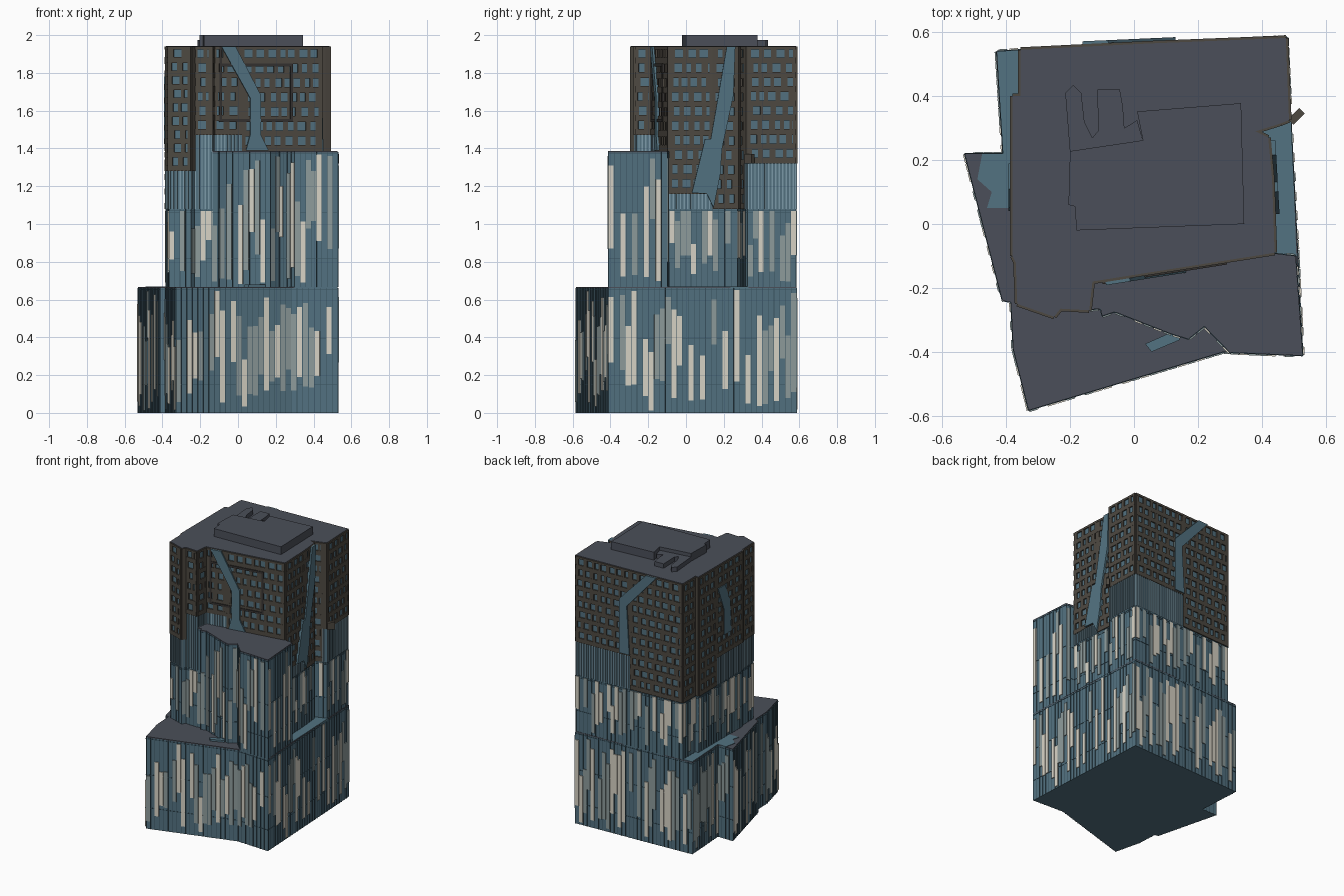
import bpy, bmesh, random
from mathutils import Matrix, Vector

if "Cube" in bpy.data.objects:
    bpy.data.objects.remove(bpy.data.objects["Cube"])

random.seed(7)
COL = {"glass": (.085, .165, .215), "cream": (.68, .65, .56), "grey": (.27, .33, .33),
       "brown": (.075, .066, .053), "roof": (.07, .078, .1), "seam": (.04, .085, .115),
       "pale": (.2, .32, .39), "dark": (.035, .032, .03), "ribbon": (.085, .17, .22)}
MATS = {}
for k, c in COL.items():
    MATS[k] = bpy.data.materials.new(k)
    MATS[k].diffuse_color = (*c, 1)


def finish(bm, name, mat):
    bmesh.ops.recalc_face_normals(bm, faces=bm.faces)
    me = bpy.data.meshes.new(name)
    bm.to_mesh(me)
    bm.free()
    me.materials.append(MATS[mat])
    bpy.context.collection.objects.link(bpy.data.objects.new(name, me))


def loft(name, ring_a, ring_b, mat):
    """Closed solid between two matching rings."""
    bm = bmesh.new()
    a = [bm.verts.new(v) for v in ring_a]
    b = [bm.verts.new(v) for v in ring_b]
    bm.faces.new(a[::-1])
    bm.faces.new(b)
    for i in range(len(a)):
        j = (i + 1) % len(a)
        bm.faces.new((a[i], a[j], b[j], b[i]))
    finish(bm, name, mat)


def prism(name, pts, z0, z1, mat):
    loft(name, [(p[0], p[1], z0) for p in pts], [(p[0], p[1], z1) for p in pts], mat)


def slab(bm, p, q, a, b, z0, z1, d):
    """Box lying on wall p-q, from a to b along it, standing out by d."""
    u = (q - p).normalized()
    n = Vector((u.y, -u.x))
    c = p + u * (a + b) / 2 + n * (d - .004) / 2
    w, t = b - a, d + .004
    bmesh.ops.create_cube(bm, size=1, matrix=Matrix((
        (u.x * w, -n.x * t, 0, c.x), (u.y * w, -n.y * t, 0, c.y),
        (0, 0, z1 - z0, (z0 + z1) / 2), (0, 0, 0, 1))))


def edges(pts):
    v = [Vector(p[:2]) for p in pts]
    return [(v[i], v[(i + 1) % len(v)]) for i in range(len(v))]


def cladding(name, walls, z0, z1, hang):
    """Curtain wall: thin seams plus staggered vertical panels."""
    bms = {k: bmesh.new() for k in ("seam", "cream", "grey")}
    for p, q in walls:
        L = (q - p).length
        n = max(1, round(L / .03))
        s = L / n
        for z in (z0 + .15, z0 + .39, z1 - .012):
            slab(bms["seam"], p, q, 0, L, z, z + .004, .002)
        for i in range(n):
            slab(bms["seam"], p, q, i * s, i * s + .003, z0, z1, .003)
            if i % 2 and random.random() < .5 or L < .03:
                continue
            H = z1 - z0
            h = H * random.uniform(.35, .8)
            free = H - h - .02
            lo = z1 - .01 - h if hang and random.random() < .6 else z0 + .01 + free * random.random()
            k = "cream" if random.random() < .5 else "grey"
            slab(bms[k], p, q, i * s + .002, i * s + min(.029, s), lo, lo + h, .006)
    for k, bm in bms.items():
        finish(bm, f"{name}_{k}_panels", k)


# ---- lower tier -------------------------------------------------------
base = [(-.33, -.583), (.28, -.40), (.528, -.412), (.478, .585), (-.36, .545), (-.43, .54),
        (-.41, .22), (-.53, .22), (-.412, -.24), (-.385, -.245), (-.378, -.39)]
prism("lower_tier", base, 0, .66, "glass")
prism("lower_tier_roof", base, .66, .667, "roof")
cladding("lower_tier", edges(base), 0, .662, False)

# glazed strips on the lower roof
prism("left_glass_strip", [(-.41, .22), (-.35, .22), (-.35, .545), (-.428, .54)], .65, .67, "ribbon")
prism("right_glass_strip", [(.38, -.1), (.508, -.1), (.492, .33), (.37, .29)], .65, .67, "ribbon")
prism("wing_glass_patch", [(-.475, .22), (-.49, .14), (-.445, .1), (-.46, .05), (-.38, .05), (-.38, .22)],
      .65, .67, "ribbon")
prism("front_skylight", [(.055, -.40), (.145, -.362), (.125, -.335), (.035, -.375)], .65, .68, "ribbon")

# ---- tower: x, y, lower limit of masonry on the wall that starts there ----
tower = [(-.365, -.25, 1.28), (-.25, -.29, 1.28), (-.23, -.265, 1.47), (-.14, -.27, 1.47),
         (-.13, -.18, 1.47), (.02, -.156, 1.385), (.44, -.09, 1.16), (.432, .14, 1.08),
         (.42, .27, 1.08), (.38, .29, 1.08), (.46, .315, 1.32), (.485, .325, 1.32),
         (.475, .582, 1.32), (.05, .565, 1.08), (-.355, .545, 1.08), (-.355, .4, 1.08),
         (-.38, .4, 1.08), (-.38, .2, 1.28), (-.38, -.1, 1.28), (-.37, -.12, 1.28)]
prism("tower_core", tower, .66, 1.932, "glass")
prism("tower_roof", tower, 1.932, 1.943, "roof")
cladding("tower_base", edges(tower), .667, 1.08, True)

# masonry window grid, with pale fins between it and the cladding
TOP = 1.94
brown, fins = bmesh.new(), bmesh.new()
for (p, q), (_, _, zb) in zip(edges(tower), tower):
    L = (q - p).length
    if L < .06:
        slab(brown, p, q, 0, L, zb, TOP, .008)
    else:
        rows = round((TOP - zb) / .077)
        h = (TOP - .015 - zb) / rows
        slab(brown, p, q, 0, L, TOP - .015, TOP, .008)
        for r in range(rows):
            z = zb + r * h
            slab(brown, p, q, 0, L, z, z + h * .42, .008)
            s = 0
            while s < L - .02:
                w = random.uniform(.014, .034)
                slab(brown, p, q, s, min(L, s + w), z + h * .42, z + h, .0075)
                s += w + random.uniform(.024, .044)
            slab(brown, p, q, L - .015, L, z + h * .42, z + h, .0075)
    k = int(L / .018)
    for i in range(k if zb > 1.08 else 0):
        slab(fins, p, q, i * L / k, i * L / k + .007, 1.08, zb, .006)
slab(brown, Vector((.485, .325)), Vector((.52, .36)), 0, .05, 1.32, 1.37, .02)
finish(brown, "masonry_grid", "brown")
finish(fins, "pale_fins", "pale")

# ---- front block, middle height -----------------------------------------
block = [(-.14, -.268), (-.105, -.265), (-.1, -.288), (-.06, -.275), (.12, -.345), (.17, -.36),
         (.22, -.32), (.30, -.402), (.528, -.412), (.506, -.10), (.44, -.092), (-.13, -.18)]
prism("front_block", block, .66, 1.378, "glass")
prism("front_block_roof", block, 1.378, 1.386, "roof")
cladding("front_block", edges(block)[:10], .667, 1.382, False)


# ---- slanting glass ribbons over the masonry -----------------------------
def ribbon(name, p, q, axis, pts, d=.018):
    p, q = Vector(p), Vector(q)
    u = (q - p).normalized()
    n = Vector((u.y, -u.x))
    rings = ([], [])
    for c, z in pts:
        b = p.lerp(q, (c - p[axis]) / (q[axis] - p[axis]))
        for ring, off in zip(rings, (-.002, d)):
            ring.append((*(b + n * off), z))
    loft(name, *rings, "ribbon")


ribbon("front_ribbon", (-.13, -.18), (.44, -.09), 0,
       [(-.09, 1.94), (.063, 1.665), (.063, 1.475), (.04, 1.39), (.16, 1.39), (.12, 1.47),
        (.12, 1.68), (-.015, 1.94)])
ribbon("right_ribbon", (.44, -.09), (.42, .27), 1,
       [(.215, 1.94), (.13, 1.45), (.1, 1.45), (.03, 1.165), (.11, 1.16), (.145, 1.085),
        (.18, 1.26), (.19, 1.4), (.25, 1.68), (.26, 1.94)], .022)
ribbon("back_ribbon", (.475, .582), (-.355, .545), 0,
       [(-.16, 1.94), (.07, 1.68), (.05, 1.33), (.13, 1.33), (.13, 1.72), (-.08, 1.94)])
ribbon("left_ribbon", (-.38, .4), (-.38, -.1), 1,
       [(.19, 1.78), (.12, 1.6), (.12, 1.42), (.04, 1.42), (.05, 1.64), (.11, 1.78)], .012)

# raised frame around the front ribbon
frame = bmesh.new()
fp, fq = Vector((-.13, -.18)), Vector((.44, -.09))
for a, b, z0, z1 in ((.03, .045, 1.55, 1.94), (.03, .42, 1.835, 1.85), (.41, .425, 1.55, 1.85),
                     (.03, .425, 1.54, 1.555)):
    slab(frame, fp, fq, a, b, z0, z1, .013)
finish(frame, "front_frame", "dark")

# ---- rooftop plant ---------------------------------------------------------
prism("plant_room", [(-.18, -.02), (.345, 0), (.335, .378), (.01, .352), (.028, .262), (-.2, .228),
                     (-.205, .06), (-.185, .055)], 1.94, 2.0, "roof")
prism("plant_unit_left", [(-.2, .22), (-.1, .24), (-.105, .3), (-.13, .27), (-.155, .32), (-.165, .41),
                          (-.19, .435), (-.215, .41)], 1.94, 1.975, "roof")
prism("plant_unit_right", [(-.11, .24), (.028, .262), (.01, .325), (-.03, .3), (-.035, .37),
                           (-.045, .423), (-.115, .42)], 1.94, 1.975, "roof")

for m in bpy.data.materials:
    if m.users and not m.is_grease_pencil:
        m.use_nodes = True
        m.node_tree.nodes["Principled BSDF"].inputs["Base Color"].default_value = m.diffuse_color
